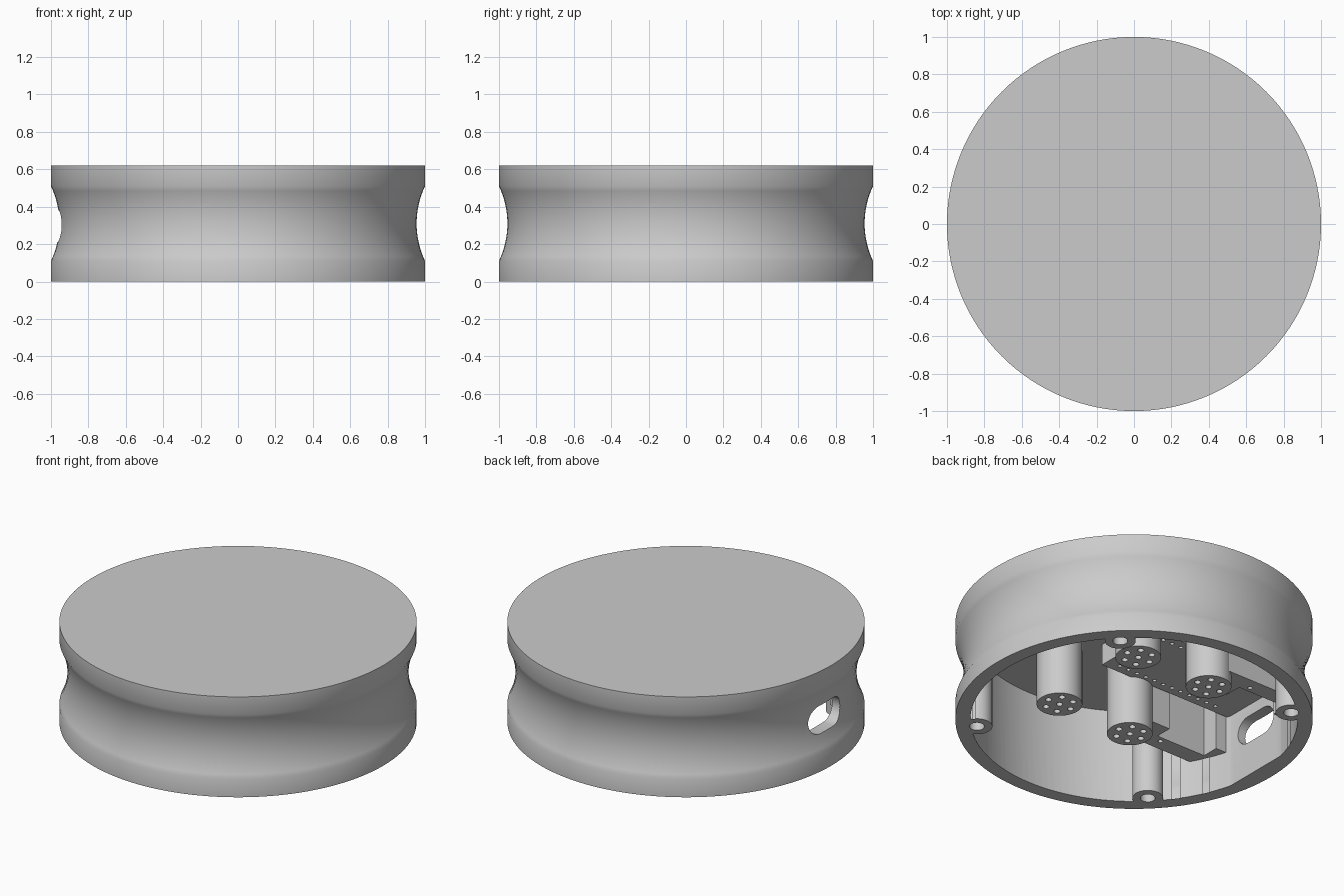
import bpy, bmesh, math
from mathutils import Matrix, Vector

if "Cube" in bpy.data.objects:
    bpy.data.objects.remove(bpy.data.objects["Cube"])

HEIGHT, CEILING, INNER = 0.62, 0.58, 0.916
FLAT_X = -0.89

grey = bpy.data.materials.new("plain grey")
grey.use_nodes = True
grey.diffuse_color = (0.6, 0.6, 0.6, 1)
grey.node_tree.nodes["Principled BSDF"].inputs["Base Color"].default_value = (0.6, 0.6, 0.6, 1)


def make(name, bm):
    bmesh.ops.recalc_face_normals(bm, faces=bm.faces)
    mesh = bpy.data.meshes.new(name)
    bm.to_mesh(mesh)
    bm.free()
    mesh.materials.append(grey)
    obj = bpy.data.objects.new(name, mesh)
    bpy.context.collection.objects.link(obj)
    return obj


def cylinders(name, spots, radius, z0, z1, sides=32):
    bm = bmesh.new()
    for x, y in spots:
        bmesh.ops.create_cone(bm, cap_ends=True, segments=sides, radius1=radius, radius2=radius,
                              depth=z1 - z0, matrix=Matrix.Translation((x, y, (z0 + z1) / 2)))
    return make(name, bm)


def box(name, low, high):
    bm = bmesh.new()
    low, high = Vector(low), Vector(high)
    size = Matrix.Diagonal((*(high - low), 1))
    bmesh.ops.create_cube(bm, size=1, matrix=Matrix.Translation((low + high) / 2) @ size)
    return make(name, bm)


def prism(name, outline, z0, z1):
    bm = bmesh.new()
    face = bm.faces.new([bm.verts.new((x, y, z0)) for x, y in outline])
    top = bmesh.ops.extrude_face_region(bm, geom=[face])["geom"]
    bmesh.ops.translate(bm, vec=(0, 0, z1 - z0), verts=[v for v in top if isinstance(v, bmesh.types.BMVert)])
    return make(name, bm)


def cut(target, tool):
    mod = target.modifiers.new("cut", 'BOOLEAN')
    mod.operation, mod.solver, mod.object = 'DIFFERENCE', 'EXACT', tool
    bpy.context.view_layer.objects.active = target
    bpy.ops.object.modifier_apply(modifier=mod.name)
    bpy.data.objects.remove(tool)


def smooth(obj):
    bpy.ops.object.select_all(action='DESELECT')
    obj.select_set(True)
    bpy.context.view_layer.objects.active = obj
    bpy.ops.object.shade_smooth_by_angle(angle=math.radians(25))


def ring(radius, count, start=0.0):
    return [(radius * math.cos(start + math.tau * i / count),
             radius * math.sin(start + math.tau * i / count)) for i in range(count)]


# Outer body: straight rims with a concave groove between them
half, sag = 0.2, 0.045
arc = (half ** 2 + sag ** 2) / (2 * sag)
profile = [(0, 0), (1, 0)]
for i in range(17):
    t = -half + 2 * half * i / 16
    profile.append((1 - sag + arc - math.sqrt(arc ** 2 - t ** 2), HEIGHT / 2 + t))
profile += [(1, HEIGHT), (0, HEIGHT)]
bm = bmesh.new()
verts = [bm.verts.new((r, 0, z)) for r, z in profile]
edges = [bm.edges.new(pair) for pair in zip(verts, verts[1:])]
bmesh.ops.spin(bm, geom=verts + edges, cent=(0, 0, 0), axis=(0, 0, 1),
               angle=math.tau, steps=128, use_merge=True)
bmesh.ops.remove_doubles(bm, verts=bm.verts, dist=1e-5)
housing = make("housing", bm)

# Cavity, reduced by everything that stays solid inside it
cavity = cylinders("cavity", [(0, 0)], INNER, -0.1, CEILING, 128)
posts = ring(0.883, 4, math.pi / 4)
cut(cavity, cylinders("screw_posts", posts, 0.087, 0, 1))
cut(cavity, box("flat_wall", (-2, -1, -0.001), (FLAT_X, 1, 1)))
cut(cavity, box("board_mount", (-1.2, -0.243, 0.45), (0.03, 0.243, 1)))
for side in (-1, 1):
    outline = [(-0.27, 0.25), (-0.47, 0.25), (-0.47, 0.355), (-0.81, 0.355),
               (-0.81, 0.25), (-1.2, 0.25), (-1.2, 0.46), (-0.27, 0.46)]
    cut(cavity, prism("side_bracket", [(x, y * side) for x, y in outline], 0.225, 1))
cut(housing, cavity)

# Screw holes and pin holes
cut(housing, cylinders("screw_holes", posts, 0.042, -0.1, 0.3))
pins = [(-0.055 - 0.0635 * i, y) for i in range(12) for y in (-0.19, 0.19)]
cut(housing, cylinders("pin_holes", pins, 0.012, 0.4, 0.53, 12))
cut(housing, cylinders("bracket_holes", [(-0.52, -0.39), (-0.52, 0.39)], 0.014, 0.2, 0.35, 16))

# Rounded cable slot through the flat wall
cap, reach = 0.085, 0.07
slot_outline = []
for i in range(26):
    k = i if i < 13 else i - 1
    a = -math.pi / 2 + math.pi * k / 12
    slot_outline.append((cap * math.sin(a), cap * math.cos(a) + (reach if i < 13 else -reach)))
slot = prism("cable_slot", slot_outline, -1.2, -0.8)
slot.data.transform(Matrix(((0, 0, 1, 0), (0, 1, 0, 0), (1, 0, 0, 0.295), (0, 0, 0, 1))))
slot.data.flip_normals()
cut(housing, slot)
smooth(housing)

# Four pillars, each drilled with a ring of six holes and one in the middle
for x in (-0.257, 0.257):
    for y in (-0.343, 0.343):
        name = ("back" if y > 0 else "front") + ("_left" if x > 0 else "_right") + "_pillar"
        pillar = cylinders(name, [(x, y)], 0.128, 0.155, CEILING + 0.01, 48)
        drill = [(x + a, y + b) for a, b in [(0, 0)] + ring(0.08, 6)]
        cut(pillar, cylinders("drill", drill, 0.018, 0.1, 0.4, 16))
        smooth(pillar)
